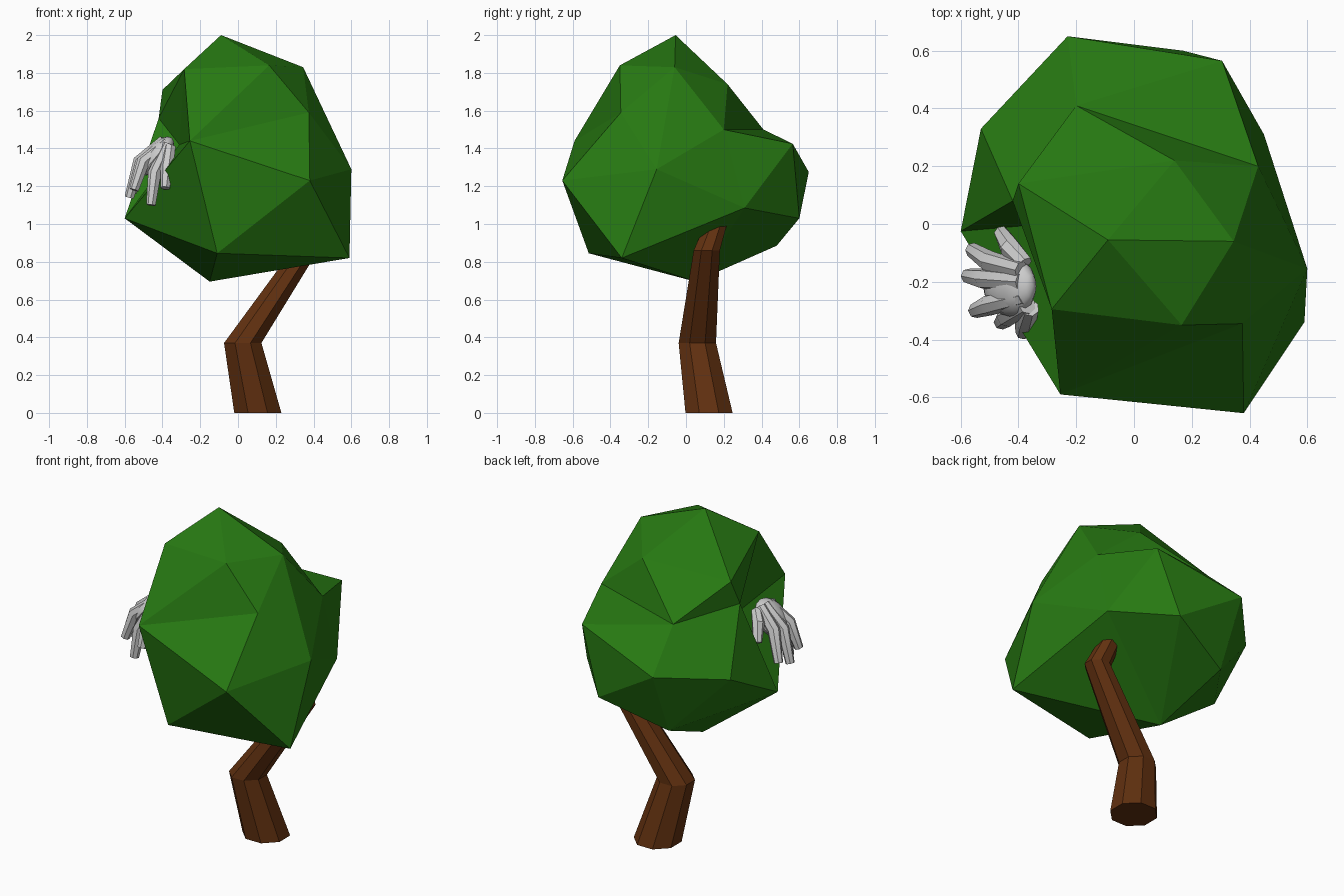
import bpy, bmesh, math
from mathutils import Vector, Matrix

if "Cube" in bpy.data.objects:
    bpy.data.objects.remove(bpy.data.objects["Cube"])


def finish(bm, name, color=None):
    bmesh.ops.recalc_face_normals(bm, faces=bm.faces[:])
    mesh = bpy.data.meshes.new(name)
    bm.to_mesh(mesh)
    bm.free()
    obj = bpy.data.objects.new(name, mesh)
    bpy.context.collection.objects.link(obj)
    if color:
        mat = bpy.data.materials.new(name + "_color")
        mat.diffuse_color = (*color, 1)
        mat.use_nodes = True
        mat.node_tree.nodes["Principled BSDF"].inputs["Base Color"].default_value = mat.diffuse_color
        mesh.materials.append(mat)
    return obj


def tube(bm, path, radii, sides, level=False):
    """Capped tube along a path; level keeps the rings horizontal."""
    pts = [Vector(p) for p in path]
    rings = []
    for i, p in enumerate(pts):
        t = (pts[min(i + 1, len(pts) - 1)] - pts[max(i - 1, 0)]).normalized()
        if level:
            t = Vector((0, 0, 1))
        u = t.cross(Vector((0, 1, 0))).normalized()
        v = t.cross(u)
        ring = []
        for k in range(sides):
            a = 2 * math.pi * (k + 0.5) / sides
            ring.append(bm.verts.new(p + radii[i] * (u * math.cos(a) + v * math.sin(a))))
        rings.append(ring)
    for a, b in zip(rings, rings[1:]):
        for k in range(sides):
            m = (k + 1) % sides
            bm.faces.new((a[k], a[m], b[m], b[k]))
    bm.faces.new(rings[0])
    bm.faces.new(rings[-1])


# Trunk: crooked eight-sided tube
bm = bmesh.new()
tube(bm, [(0.105, 0.122, 0), (0.025, 0.06, 0.37), (0.355, 0.11, 0.86), (0.3, 0.17, 1.03)],
     [0.135, 0.107, 0.075, 0.06], 8, level=True)
finish(bm, "trunk", (0.12, 0.03, 0.005))

# Foliage: corner points of the faceted crown
corners = dict(
    A=(-.09, -.055, 2.0), B=(.165, -.35, 1.84), C=(.345, -.06, 1.83), D=(.38, -.655, 1.23),
    E=(-.255, -.59, 1.44), F=(.59, -.34, .82), G=(.6, -.155, 1.29), H=(.375, -.345, 1.59),
    I=(.43, .2, 1.5), J=(-.11, -.515, .845), K=(-.15, .05, .695), L=(-.6, -.025, 1.03),
    M=(-.285, -.295, 1.82), N=(-.4, .14, 1.71), O=(.14, .22, 1.74), P=(-.2, .41, 1.5),
    Q=(-.42, .08, 1.56), R=(-.53, .33, 1.22), S=(-.23, .65, 1.275), T=(.305, .565, 1.425),
    U=(.17, .6, 1.03), V=(.45, .31, 1.085), W=(-.22, .48, .885), X=(-.31, 0, 1.42))
center = Vector((0, 0, 1.3))
bm = bmesh.new()
vert = {k: bm.verts.new((Vector(c) - center).normalized()) for k, c in corners.items()}
# Wrap the directions on a sphere, so dents survive when the corners move out
bmesh.ops.convex_hull(bm, input=bm.verts[:])

# Turn diagonals where the crown has a crease
creases = [frozenset(vert[c] for c in pair) for pair in
           "EH PI EB BH ED HD EJ NE XE XQ XL GI GV IV VF CI OI OP NP HG LQ ME".split()]
for _ in range(3):
    for pair in creases:
        a, b = pair
        if bm.edges.get((a, b)):
            continue
        for e in bm.edges:
            if frozenset(e.verts) in creases or len(e.link_faces) != 2:
                continue
            opposite = {v for f in e.link_faces for v in f.verts} - set(e.verts)
            if opposite == set(pair):
                old = e.link_faces[:]
                p, q = e.verts
                bmesh.ops.delete(bm, geom=old, context='FACES_ONLY')
                bm.edges.remove(e)
                bm.faces.new((a, b, p))
                bm.faces.new((b, a, q))
                break
for k, c in corners.items():
    vert[k].co = c
finish(bm, "foliage", (0.02, 0.19, 0.006))

# Grey drooping clump: a rounded pad with six fingers
bm = bmesh.new()
pad = (Matrix.Translation((-.43, -.215, 1.36)) @ Matrix.Rotation(math.radians(40), 4, 'Y')
       @ Matrix.Diagonal((.06, .105, .125, 1)))
bmesh.ops.create_uvsphere(bm, u_segments=12, v_segments=8, radius=1, matrix=pad)
fingers = [
    [(-.38, -.14, 1.42), (-.43, -.08, 1.38), (-.46, -.03, 1.29)],
    [(-.39, -.16, 1.44), (-.50, -.13, 1.34), (-.56, -.09, 1.17)],
    [(-.39, -.20, 1.44), (-.52, -.19, 1.33), (-.575, -.18, 1.14)],
    [(-.38, -.25, 1.43), (-.50, -.28, 1.33), (-.55, -.30, 1.18)],
    [(-.37, -.28, 1.42), (-.44, -.32, 1.27), (-.46, -.34, 1.10)],
    [(-.36, -.29, 1.41), (-.375, -.34, 1.30), (-.385, -.375, 1.19)]]
for path in fingers:
    tube(bm, path, [.032, .037, .026], 7)
clump = finish(bm, "hanging_clump")
bpy.context.view_layer.objects.active = clump
clump.select_set(True)
bpy.ops.object.shade_smooth_by_angle(angle=math.radians(35))
